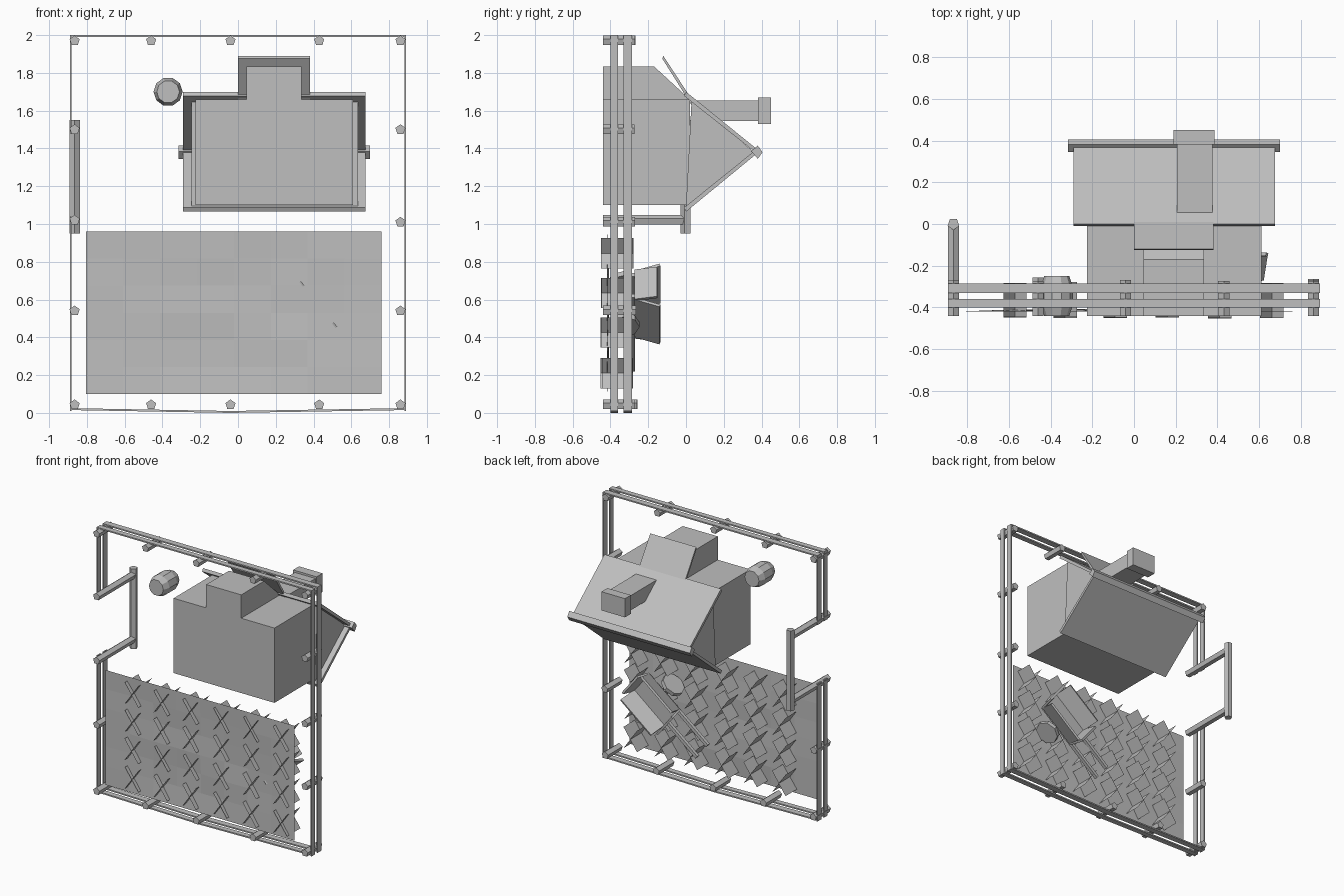
import bpy, bmesh, math, random
from mathutils import Matrix, Vector

random.seed(4)
if "Cube" in bpy.data.objects:
    bpy.data.objects.remove(bpy.data.objects["Cube"])

grey = bpy.data.materials.new("plain_grey")
grey.use_nodes = True
GREY = (0.52, 0.52, 0.52, 1)
grey.diffuse_color = GREY
grey.node_tree.nodes["Principled BSDF"].inputs["Base Color"].default_value = GREY


def finish(name, bm, closed=True):
    if closed:
        bmesh.ops.recalc_face_normals(bm, faces=bm.faces[:])
    mesh = bpy.data.meshes.new(name)
    bm.to_mesh(mesh)
    bm.free()
    mesh.materials.append(grey)
    obj = bpy.data.objects.new(name, mesh)
    bpy.context.collection.objects.link(obj)
    return obj


def prism(name, profile, x0, x1):
    """Extrude a (y, z) outline along x."""
    bm = bmesh.new()
    face = bm.faces.new([bm.verts.new((x0, y, z)) for y, z in profile])
    new = bmesh.ops.extrude_face_region(bm, geom=[face])["geom"]
    bmesh.ops.translate(bm, vec=(x1 - x0, 0, 0),
                        verts=[v for v in new if isinstance(v, bmesh.types.BMVert)])
    return finish(name, bm)


def box(name, lo, hi, frame=Matrix()):
    lo, hi = Vector(lo), Vector(hi)
    bm = bmesh.new()
    size = Matrix.Diagonal((*(hi - lo), 1))
    bmesh.ops.create_cube(bm, size=1, matrix=frame @ Matrix.Translation((lo + hi) / 2) @ size)
    return finish(name, bm)


def rod(name, p, q, radius, sides=5):
    p, q = Vector(p), Vector(q)
    bm = bmesh.new()
    turn = (q - p).to_track_quat('Z', 'Y').to_matrix().to_4x4()
    bmesh.ops.create_cone(bm, cap_ends=True, segments=sides, radius1=radius, radius2=radius,
                          depth=(q - p).length, matrix=Matrix.Translation((p + q) / 2) @ turn)
    return finish(name, bm)


# Fence posts around the yard, standing along +y
LEFT, RIGHT, BASE = 0.86, -0.865, -0.44
posts = [(x, 1.97) for x in (RIGHT, -0.46, -0.04, 0.43, LEFT)]
posts += [(x, 0.043) for x in (RIGHT, -0.46, -0.04, 0.43, LEFT)]
posts += [(LEFT, z) for z in (0.54, 1.01, 1.5)] + [(RIGHT, 0.54)]
for x, z in posts:
    rod("fence_post", (x, BASE, z), (x, -0.265 + random.uniform(-0.01, 0.01), z), 0.028)

# Gateway
for z in (1.02, 1.5):
    rod("gate_post", (RIGHT, BASE, z), (RIGHT, -0.01, z), 0.028)
rod("gate_beam", (RIGHT, 0, 0.95), (RIGHT, 0, 1.55), 0.029)

# Two levels of thin rails outside the posts
for y0, y1 in ((-0.40, -0.36), (-0.33, -0.285)):
    box("top_rail", (-0.89, y0, 1.99), (0.89, y1, 2))
    box("left_rail", (0.882, y0, 0.01), (0.89, y1, 2))
    box("right_rail_low", (-0.89, y0, 0.01), (-0.882, y1, 1.04))
    box("right_rail_high", (-0.89, y0, 1.48), (-0.882, y1, 2))
    for end in (-0.89, 0.89):
        prism("bottom_rail", [(y0, 0), (y1, 0), (y1, 0.01), (y0, 0.01)], -0.04, end)
        rail = bpy.context.collection.objects[-1]
        for v in rail.data.vertices:
            if abs(v.co.x) > 0.5:
                v.co.z += 0.015

# House: walls, wider gable storey, roof and ridge
prism("house_walls", [(BASE, 1.1), (BASE, 1.66), (0.02, 1.66), (0.02, 1.1)], -0.225, 0.61)
prism("house_gable", [(0, 1.095), (0.03, 1.665), (0.36, 1.38)], -0.245, 0.635)
for sign in (1, -1):
    eave = 1.70 if sign > 0 else 1.065
    roof = [(0, eave), (0.39, 1.385), (0.36, 1.385), (-0.01, eave - sign * 0.022)]
    prism("roof_panel", roof, -0.29, 0.675)
prism("ridge_beam", [(0.405, 1.38), (0.38, 1.415), (0.345, 1.385), (0.38, 1.345)], -0.315, 0.70)

# Porch and its sloped roof
prism("porch", [(BASE, 1.6), (BASE, 1.835), (-0.17, 1.835), (0.02, 1.66), (0.02, 1.6)], 0.045, 0.335)
prism("porch_roof", [(-0.12, 1.89), (0.05, 1.63), (0.035, 1.62), (-0.125, 1.875)], 0, 0.38)

# Chimney
box("chimney_stack", (0.205, 0.05, 1.545), (0.375, 0.39, 1.655))
box("chimney_cap", (0.19, 0.38, 1.53), (0.385, 0.45, 1.67))

# Barrel: rings along y joined into a bulging body
bm = bmesh.new()
rings = []
for y, r in ((BASE, 0.06), (-0.39, 0.077), (-0.30, 0.077), (-0.25, 0.06)):
    ring = []
    for i in range(10):
        a = math.tau * i / 10
        ring.append(bm.verts.new((-0.37 + r * math.cos(a), y, 1.7 + r * math.sin(a))))
    rings.append(ring)
for low, high in zip(rings, rings[1:]):
    for i in range(10):
        j = (i + 1) % 10
        bm.faces.new((low[i], low[j], high[j], high[i]))
bm.faces.new(rings[0])
bm.faces.new(rings[-1])
finish("barrel", bm)

# Gently uneven field sheet
bm = bmesh.new()
bmesh.ops.create_grid(bm, x_segments=8, y_segments=6, size=0.5)
for v in bm.verts:
    x, z = v.co.x, v.co.y
    inner = max(abs(x), abs(z)) < 0.49
    lift = random.uniform(0, 0.012) if inner else 0
    v.co = (-0.022 + 1.565 * x, -0.418 + lift, 0.53 + 0.86 * z)
finish("field", bm, False)

# Crops: pairs of crossed upright sheets
bm = bmesh.new()
for x in (-0.57, -0.33, -0.09, 0.16, 0.41, 0.66):
    for z in (0.21, 0.425, 0.635, 0.845):
        drop = random.uniform(-0.008, 0.008)
        for side in (-1, 1):
            dx, dz = 0.056 * side, 0.08
            bm.faces.new([bm.verts.new(p) for p in (
                (x - dx, -0.445 + drop, z - dz), (x + dx, -0.445 + drop, z + dz),
                (x + dx, -0.285 + drop, z + dz), (x - dx, -0.285 + drop, z - dz))])
finish("crops", bm, False)

# Handcart: local x runs towards the handles, local z is its upright
along = Vector((-0.78, 0, -0.62)).normalized()
upright = Vector((0, 1, 0))
across = upright.cross(along)
cart = Matrix((along, across, upright)).transposed().to_4x4()
cart.translation = (0.42, -0.33, 0.57)
box("cart_floor", (-0.17, -0.09, 0.06), (0.15, 0.09, 0.075), cart)
for side in (-1, 1):
    flare = Matrix.Translation((0, 0.09 * side, 0.06)) @ Matrix.Rotation(-0.35 * side, 4, 'X')
    box("cart_side", (-0.17, -0.008, 0), (0.15, 0.008, 0.14), cart @ flare)
    box("cart_handle", (-0.17, 0.07 * side - 0.012, 0.035),
        (0.46, 0.07 * side + 0.012, 0.06), cart)
    rod("cart_wheel", cart @ Vector((-0.01, 0.125 * side, 0)),
        cart @ Vector((-0.01, 0.155 * side, 0)), 0.085, 8)
rod("cart_axle", cart @ Vector((-0.01, -0.15, 0)), cart @ Vector((-0.01, 0.15, 0)), 0.015, 6)
for end, tilt in ((-0.17, -0.2), (0.15, 0.2)):
    lean = Matrix.Translation((end, 0, 0.06)) @ Matrix.Rotation(tilt, 4, 'Y')
    box("cart_end", (-0.008, -0.1, 0), (0.008, 0.1, 0.12), cart @ lean)
